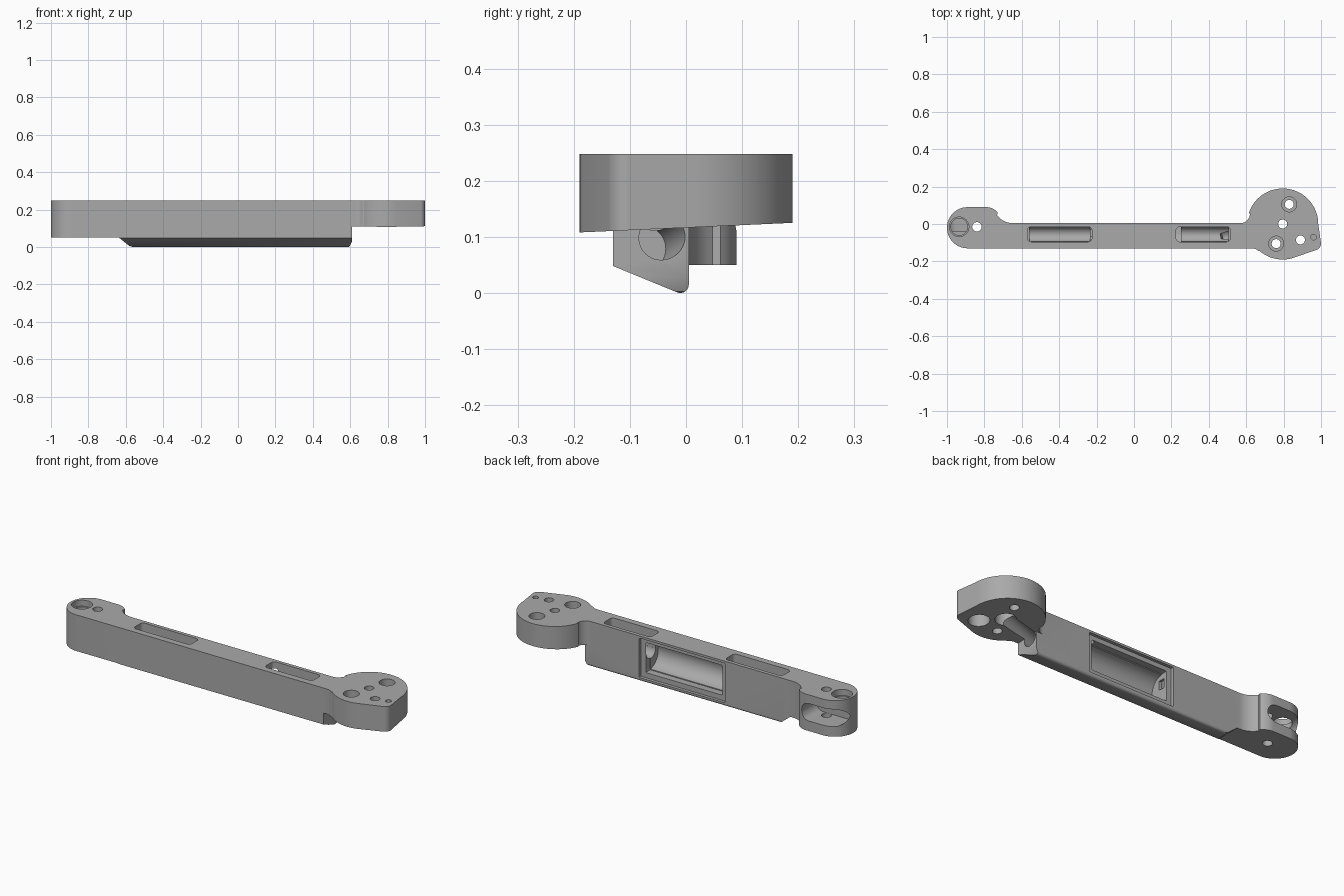
import bpy, bmesh, math
from mathutils import Vector

if "Cube" in bpy.data.objects:
    bpy.data.objects.remove(bpy.data.objects["Cube"])

grey = bpy.data.materials.new("satin_grey")
grey.use_nodes = True
grey.diffuse_color = (0.4, 0.4, 0.4, 1)
grey.node_tree.nodes["Principled BSDF"].inputs["Base Color"].default_value = (0.4, 0.4, 0.4, 1)


def finish(name, bm):
    bmesh.ops.recalc_face_normals(bm, faces=bm.faces)
    mesh = bpy.data.meshes.new(name)
    bm.to_mesh(mesh)
    bm.free()
    mesh.materials.append(grey)
    obj = bpy.data.objects.new(name, mesh)
    bpy.context.collection.objects.link(obj)
    return obj


def prism(points, start, depth):
    """Extrude a closed ring of 3D points."""
    bm = bmesh.new()
    face = bm.faces.new([bm.verts.new(p) for p in points])
    grown = bmesh.ops.extrude_face_region(bm, geom=[face])["geom"]
    verts = [v for v in grown if isinstance(v, bmesh.types.BMVert)]
    bmesh.ops.translate(bm, verts=verts, vec=depth)
    bmesh.ops.translate(bm, verts=bm.verts, vec=start)
    return bm


def arc(cx, cy, r, a0, a1, n=12):
    angles = [math.radians(a0 + (a1 - a0) * i / n) for i in range(n + 1)]
    return [(cx + r * math.cos(a), cy + r * math.sin(a)) for a in angles]


def rounded(x0, x1, y0, y1, r, n=8):
    return (arc(x1 - r, y1 - r, r, 0, 89.9, n) + arc(x0 + r, y1 - r, r, 90, 179.9, n)
            + arc(x0 + r, y0 + r, r, 180, 269.9, n) + arc(x1 - r, y0 + r, r, 270, 359.9, n))


def plan(name, pts, z0, z1):
    return finish(name, prism([(x, y, 0) for x, y in pts], (0, 0, z0), (0, 0, z1 - z0)))


def from_back(name, pts, y0, y1):
    return finish(name, prism([(x, 0, z) for x, z in pts], (0, y0, 0), (0, y1 - y0, 0)))


def rod(name, a, b, r, n=40):
    a, b = Vector(a), Vector(b)
    bm = bmesh.new()
    bmesh.ops.create_cone(bm, cap_ends=True, segments=n, radius1=r, radius2=r, depth=(b - a).length)
    obj = finish(name, bm)
    turn = (b - a).to_track_quat("Z", "Y").to_matrix().to_4x4()
    turn.translation = (a + b) / 2
    obj.data.transform(turn)
    return obj


def hole(x, y, r, z0=-0.1, z1=0.4):
    return rod("hole_cutter", (x, y, z0), (x, y, z1), r)


def combine(body, tool, operation):
    bpy.context.view_layer.objects.active = body
    mod = body.modifiers.new(operation.lower(), "BOOLEAN")
    mod.operation, mod.solver, mod.object = operation, "EXACT", tool
    bpy.ops.object.modifier_apply(modifier=mod.name)
    bpy.data.objects.remove(tool)


TOP = 0.248

# Beam with sloping underside, trimmed at both lower ends
section = [(-0.13, TOP), (-0.13, 0.048)] + arc(-0.01, 0.015, 0.015, 250, 360, 8) + [(0.005, TOP)]
bm = prism([(0, y, z) for y, z in section], (-0.66, 0, 0), (1.27, 0, 0))
for point, normal in (((-0.63, 0, 0.045), (-0.5, 0, -0.62)), ((-0.6, 0, 0.012), (-0.3, 0, -0.95)),
                      ((0.61, 0, 0.03), (0.8, 0, -0.4)), ((0.59, 0, 0), (0.3, 0, -0.8))):
    cut = bmesh.ops.bisect_plane(bm, geom=bm.verts[:] + bm.edges[:] + bm.faces[:],
                                 plane_co=point, plane_no=normal, clear_outer=True)
    rim = [e for e in cut["geom_cut"] if isinstance(e, bmesh.types.BMEdge)]
    bmesh.ops.holes_fill(bm, edges=rim)
body = finish("arm_body", bm)

# Small rounded end
end = (arc(-0.89, -0.02, 0.11, 270, 90, 28) + arc(-0.79, 0.01, 0.08, 90, 40, 8)
       + arc(-0.65, 0.105, 0.1, 215, 270, 8) + [(-0.6, 0.005), (-0.6, -0.13)])
combine(body, plan("small_end", end, 0.05, TOP), "UNION")

# Large head with slanted underside
head = (arc(0.795, 0, 0.19, 0, 163, 36) + arc(0.57, 0.055, 0.05, 0, -90, 8)
        + [(0.56, -0.13)] + arc(0.63, -0.18, 0.05, 90, 45, 5)
        + arc(0.795, 0, 0.19, 230, 285, 14) + arc(0.965, -0.105, 0.035, -70, 5, 8))
head_obj = plan("head", head, 0.05, TOP)
for v in head_obj.data.vertices:
    if v.co.z < 0.1:
        v.co.z = 0.1165 + 0.045 * v.co.y
combine(body, head_obj, "UNION")

cutters = []
# Top pockets with round floors
for x0, x1 in ((-0.57, -0.225), (0.225, 0.515)):
    cutters.append(plan("pocket_cutter", rounded(x0, x1, -0.095, -0.015, 0.02), 0.15, 0.3))
    cutters.append(rod("floor_cutter", (x0 + 0.01, -0.055, 0.151), (x1 - 0.01, -0.055, 0.151), 0.0395))

# Back window: shallow ledge, bay and cable opening
cutters.append(from_back("ledge_cutter", rounded(-0.24, 0.28, 0.02, 0.236, 0.004, 2), -0.012, 0.1))
cutters.append(from_back("bay_cutter", rounded(-0.212, 0.252, 0.048, 0.212, 0.006, 2), -0.05, 0.1))
cutters.append(rod("bay_round_cutter", (-0.211, -0.04, 0.13), (0.251, -0.04, 0.13), 0.078))
cutters.append(from_back("cable_cutter", rounded(-0.25, -0.2, 0.13, 0.18, 0.005, 2), -0.065, -0.03))

# Small end: side slot, round seat and screw hole
cutters.append(from_back("slot_cutter", rounded(-0.997, -0.76, 0.105, 0.2, 0.047), -0.04, 0.2))
cutters.append(hole(-0.935, -0.015, 0.052, 0.215))
cutters.append(hole(-0.935, -0.015, 0.045, 0.15))
cutters.append(hole(-0.84, -0.015, 0.025))

# Head: counterbored screw holes, pivots and locating hole
for x, y in ((0.83, 0.105), (0.76, -0.105)):
    cutters.append(hole(x, y, 0.024))
    cutters.append(hole(x, y, 0.04, 0.18))
for x, y in ((0.795, 0), (0.89, -0.085)):
    cutters.append(hole(x, y, 0.024))
    cutters.append(hole(x, y, 0.052, -0.1, 0.18))
cutters.append(hole(0.96, -0.07, 0.015, 0.19))

# Cable channel from the beam end into the head
cutters.append(rod("channel_cutter", (0.47, -0.075, 0.08), (0.795, 0, 0.125), 0.04))

for tool in cutters:
    combine(body, tool, "DIFFERENCE")

for o in bpy.context.selected_objects:
    o.select_set(False)
body.select_set(True)
bpy.context.view_layer.objects.active = body
bpy.ops.object.shade_smooth_by_angle(angle=math.radians(30))
